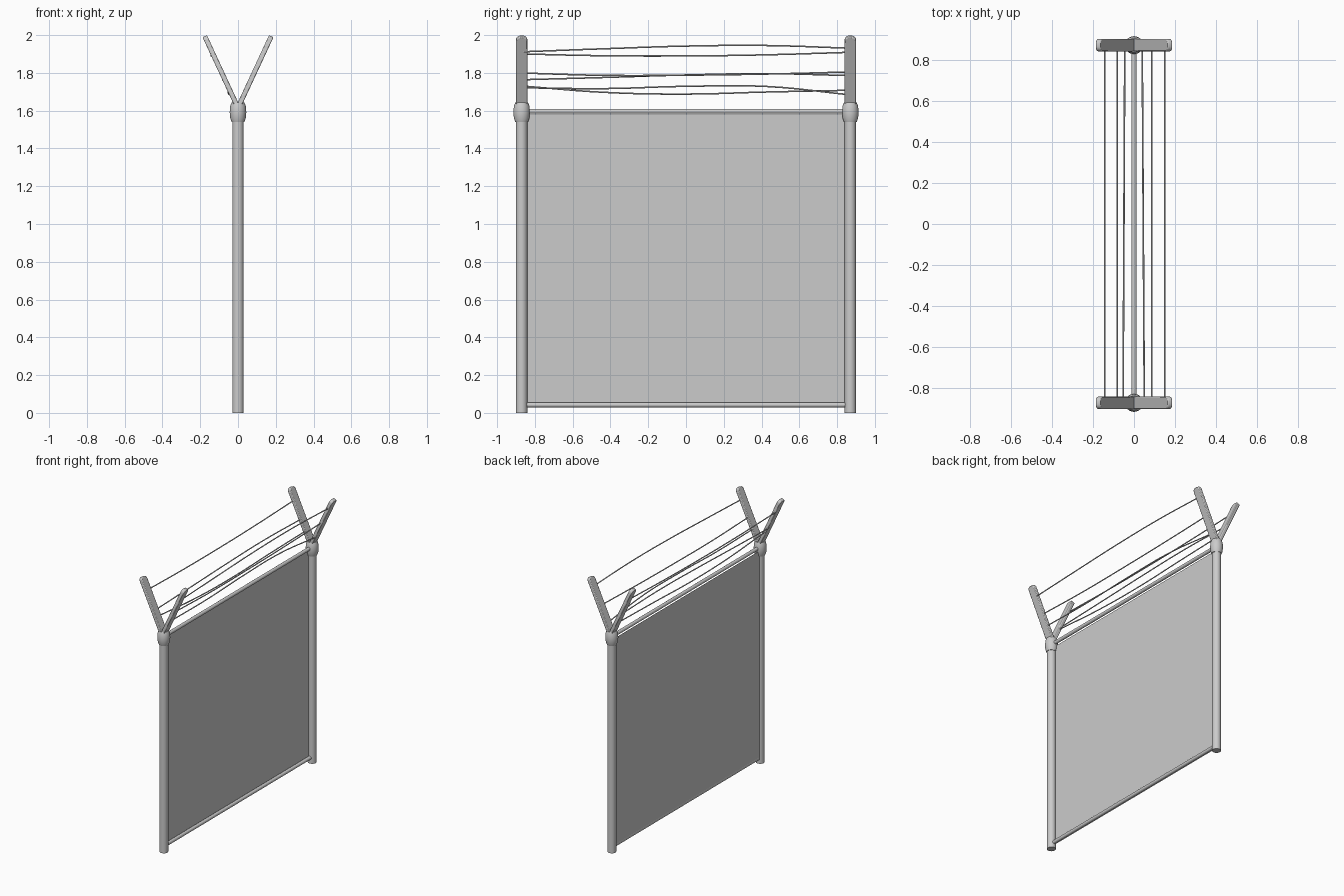
import bpy, bmesh, math
from mathutils import Matrix, Vector

if "Cube" in bpy.data.objects:
    bpy.data.objects.remove(bpy.data.objects["Cube"])

POST_Y = 0.87


def add_object(name, bm, smooth=True):
    bmesh.ops.recalc_face_normals(bm, faces=bm.faces)
    mesh = bpy.data.meshes.new(name)
    bm.to_mesh(mesh)
    bm.free()
    ob = bpy.data.objects.new(name, mesh)
    bpy.context.collection.objects.link(ob)
    if smooth:
        bpy.ops.object.select_all(action='DESELECT')
        bpy.context.view_layer.objects.active = ob
        ob.select_set(True)
        bpy.ops.object.shade_smooth_by_angle(angle=math.radians(40))
    return ob


def lathe(name, profile, y, sides=24):
    """Capped turned shape from (radius, z) pairs around a vertical axis."""
    bm = bmesh.new()
    rings = [[bm.verts.new((r * math.cos(2 * math.pi * i / sides),
                            y + r * math.sin(2 * math.pi * i / sides), z))
              for i in range(sides)] for r, z in profile]
    for a, b in zip(rings, rings[1:]):
        for i in range(sides):
            j = (i + 1) % sides
            bm.faces.new((a[i], a[j], b[j], b[i]))
    bm.faces.new(rings[0])
    bm.faces.new(rings[-1])
    return add_object(name, bm)


def rail(name, z, radius):
    bm = bmesh.new()
    bmesh.ops.create_cone(bm, cap_ends=True, segments=16, radius1=radius,
                          radius2=radius, depth=2 * POST_Y,
                          matrix=Matrix.Translation((0, 0, z)) @ Matrix.Rotation(math.pi / 2, 4, 'X'))
    return add_object(name, bm)


def arm(name, y, side):
    """Flat bar with a rounded tip, leaning out from the collar."""
    base, tip = Vector((0, y, 1.615)), Vector((side * 0.176, y, 1.994))
    length, w, t = (tip - base).length, 0.03, 0.026
    outline = [(-w, 0), (w, 0), (w, length - 0.022)]
    outline += [(0.008 + 0.022 * math.cos(a), length - 0.022 + 0.022 * math.sin(a))
                for a in (math.pi / 6, math.pi / 3, math.pi / 2)]
    outline += [(-p, q) for p, q in reversed(outline[2:])]
    bm = bmesh.new()
    face = bm.faces.new([bm.verts.new((-t / 2, p, q)) for p, q in outline])
    ext = bmesh.ops.extrude_face_region(bm, geom=[face])
    bmesh.ops.translate(bm, vec=(t, 0, 0),
                        verts=[v for v in ext['geom'] if isinstance(v, bmesh.types.BMVert)])
    angle = math.atan2(tip.x, tip.z - base.z)
    bm.transform(Matrix.Translation(base) @ Matrix.Rotation(angle, 4, 'Y'))
    ob = add_object(name, bm)
    bev = ob.modifiers.new("soft_edges", 'BEVEL')
    bev.width, bev.segments = 0.005, 2
    return ob


def wire(name, xs, zs):
    """Slack wire between the arms, passing through five heights."""
    curve = bpy.data.curves.new(name, 'CURVE')
    curve.dimensions = '3D'
    curve.bevel_depth, curve.bevel_resolution = 0.004, 2
    curve.use_fill_caps = True
    sp = curve.splines.new('BEZIER')
    sp.bezier_points.add(len(zs) - 1)
    for i, (bp, z) in enumerate(zip(sp.bezier_points, zs)):
        f = i / (len(zs) - 1)
        bp.co = (xs[0] + (xs[1] - xs[0]) * f, -0.86 + 1.72 * f, z)
        bp.handle_left_type = bp.handle_right_type = 'AUTO'
    sp.resolution_u = 6
    ob = bpy.data.objects.new(name, curve)
    bpy.context.collection.objects.link(ob)


# Posts, collars and forked arms
for label, y in (("front", -POST_Y), ("back", POST_Y)):
    lathe(label + "_post", [(0.03, 0), (0.03, 1.6)], y)
    lathe(label + "_collar", [(0.034, 1.54), (0.041, 1.56), (0.044, 1.592),
                              (0.041, 1.625), (0.034, 1.643)], y)
    for side_name, side in (("left", -1), ("right", 1)):
        arm(f"{label}_{side_name}_arm", y, side)

# Horizontal rails
rail("top_rail", 1.597, 0.013)
rail("bottom_rail", 0.042, 0.013)

# Infill panel, a thin sheet hung on the left side of the rails
bm = bmesh.new()
bm.faces.new([bm.verts.new((-0.012, y, z)) for y, z in
              ((-0.86, 0.03), (0.86, 0.03), (0.86, 1.58), (-0.86, 1.58))])
add_object("fence_panel", bm, smooth=False)

# Slack wires
wire("right_upper_wire", (0.149, 0.149), (1.912, 1.928, 1.942, 1.945, 1.931))
wire("left_upper_wire", (-0.142, -0.142), (1.90, 1.891, 1.89, 1.896, 1.909))
wire("left_middle_wire", (-0.082, -0.082), (1.764, 1.776, 1.789, 1.796, 1.786))
wire("right_middle_wire", (0.087, 0.087), (1.799, 1.787, 1.788, 1.794, 1.805))
wire("left_lower_wire", (-0.053, -0.045), (1.73, 1.697, 1.688, 1.699, 1.708))
wire("right_lower_wire", (0.05, 0.04), (1.721, 1.717, 1.729, 1.728, 1.685))
